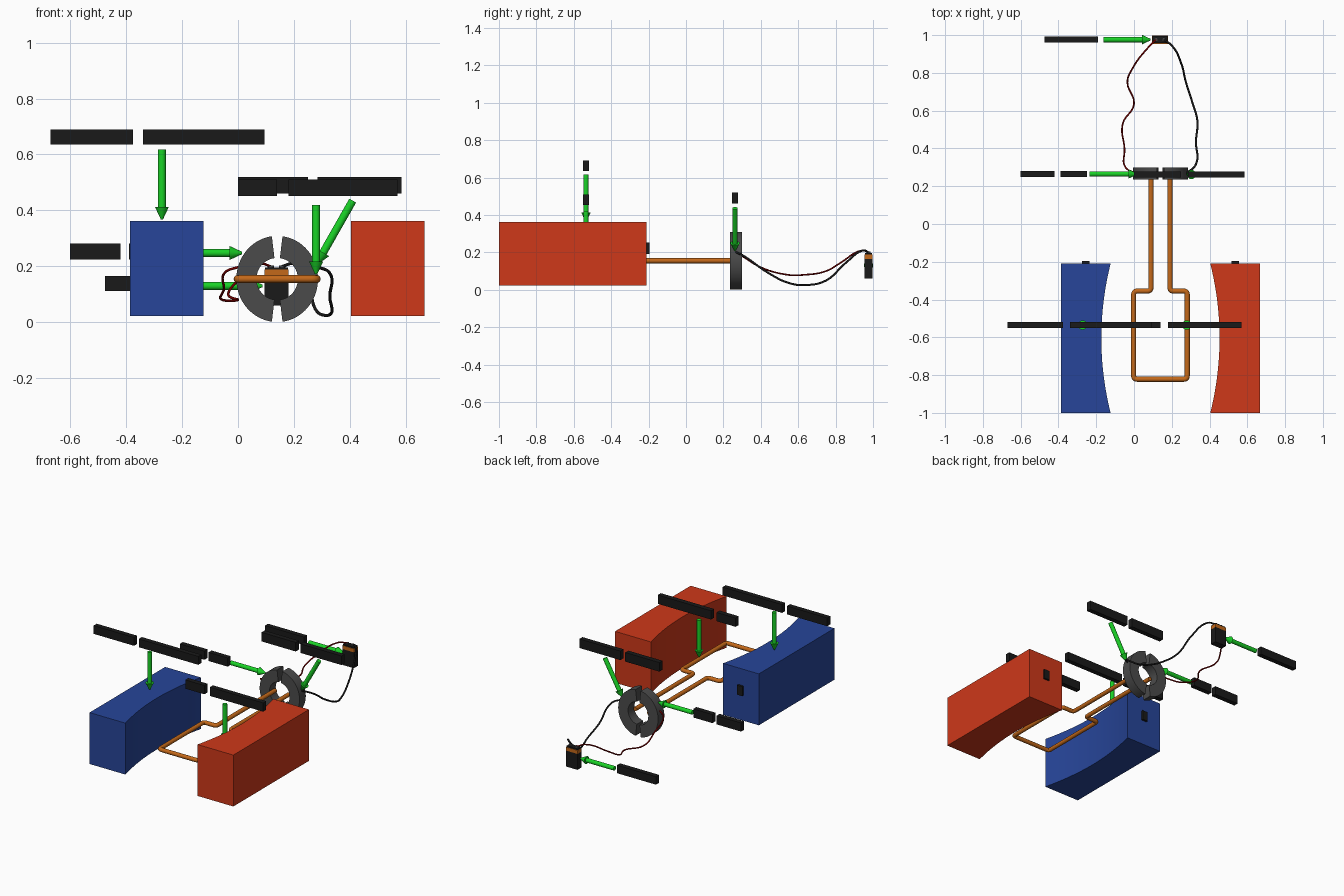
import bpy, bmesh, math
from mathutils import Vector

if "Cube" in bpy.data.objects:
    bpy.data.objects.remove(bpy.data.objects["Cube"])


def material(name, rgb):
    m = bpy.data.materials.new(name)
    m.diffuse_color = (*rgb, 1)
    m.use_nodes = True
    m.node_tree.nodes["Principled BSDF"].inputs["Base Color"].default_value = m.diffuse_color
    return m


BLUE = material("blue", (0.02, 0.06, 0.32))
RED = material("red", (0.62, 0.04, 0.01))
COPPER = material("copper", (0.55, 0.14, 0.01))
GREEN = material("green", (0.01, 0.65, 0.02))
BLACK = material("black", (0.01, 0.01, 0.01))
DARK_RED = material("dark_red", (0.2, 0.0, 0.0))
GREY = material("dark_grey", (0.07, 0.07, 0.07))
CX, CZ = 0.14, 0.155          # motor axis


def smooth(ob):
    bpy.ops.object.select_all(action='DESELECT')
    ob.select_set(True)
    bpy.context.view_layer.objects.active = ob
    bpy.ops.object.shade_smooth_by_angle(angle=math.radians(35))


def prism(name, outline, shift, mat):
    """Extrude a closed 3D outline along shift."""
    bm = bmesh.new()
    face = bm.faces.new([bm.verts.new(p) for p in outline])
    ext = bmesh.ops.extrude_face_region(bm, geom=[face])
    verts = [v for v in ext["geom"] if isinstance(v, bmesh.types.BMVert)]
    bmesh.ops.translate(bm, vec=shift, verts=verts)
    bmesh.ops.recalc_face_normals(bm, faces=bm.faces)
    me = bpy.data.meshes.new(name)
    bm.to_mesh(me)
    bm.free()
    me.materials.append(mat)
    ob = bpy.data.objects.new(name, me)
    bpy.context.collection.objects.link(ob)
    smooth(ob)
    return ob


def box(name, x0, x1, y0, y1, z0, z1, mat):
    return prism(name, [(x0, y0, z0), (x1, y0, z0), (x1, y1, z0), (x0, y1, z0)],
                 (0, 0, z1 - z0), mat)


def cone(name, a, b, r1, r2, mat, sides=24):
    a, b = Vector(a), Vector(b)
    bpy.ops.mesh.primitive_cone_add(vertices=sides, radius1=r1, radius2=r2,
                                    depth=(b - a).length, location=(a + b) / 2)
    ob = bpy.context.object
    ob.rotation_euler = (b - a).to_track_quat('Z', 'Y').to_euler()
    ob.name = name
    ob.data.materials.append(mat)
    smooth(ob)


def arrow(name, start, tip):
    start, tip = Vector(start), Vector(tip)
    neck = tip - (tip - start).normalized() * 0.045
    cone(name + "_shaft", start, neck, 0.014, 0.014, GREEN)
    cone(name + "_head", neck, tip, 0.025, 0.004, GREEN)


def tube(name, pts, radius, mat, kind):
    cu = bpy.data.curves.new(name, 'CURVE')
    cu.dimensions = '3D'
    cu.bevel_depth = radius
    cu.bevel_resolution = 4
    cu.use_fill_caps = True
    if kind == 'POLY':
        sp = cu.splines.new('POLY')
        sp.points.add(len(pts) - 1)
        for p, co in zip(sp.points, pts):
            p.co = (*co, 1)
    else:
        sp = cu.splines.new('BEZIER')
        sp.resolution_u = 6
        sp.bezier_points.add(len(pts) - 1)
        for p, co in zip(sp.bezier_points, pts):
            p.co = co
            p.handle_left_type = p.handle_right_type = 'AUTO'
    cu.materials.append(mat)
    ob = bpy.data.objects.new(name, cu)
    bpy.context.collection.objects.link(ob)
    bpy.ops.object.select_all(action='DESELECT')
    ob.select_set(True)
    bpy.context.view_layer.objects.active = ob
    bpy.ops.object.convert(target='MESH')
    smooth(bpy.context.object)


def rounded(pts, r, steps=5):
    """Round every inner corner of a path."""
    pts = [Vector(p) for p in pts]
    out = [pts[0]]
    for p, c, n in zip(pts, pts[1:], pts[2:]):
        a = c + (p - c).normalized() * r
        b = c + (n - c).normalized() * r
        for i in range(steps + 1):
            t = i / steps
            out.append(a * (1 - t) ** 2 + c * 2 * t * (1 - t) + b * t * t)
    return out + [pts[-1]]


# Magnets with a curved pole face, mirrored about the motor axis
for name, s, mat in (("left_magnet", -1, BLUE), ("right_magnet", 1, RED)):
    outline = [(CX + s * 0.526, -0.21, 0.022), (CX + s * 0.526, -1, 0.022)]
    for i in range(25):
        u = -1 + i / 12
        outline.append((CX + s * (0.264 + 0.049 * (1 - u * u)), -0.605 + 0.395 * u, 0.022))
    prism(name, outline, (0, 0, 0.34), mat)
    # blank pole plate
    x = CX + s * 0.395
    box(name + "_pole_plate", x - 0.02, x + 0.02, -0.21, -0.196, 0.19, 0.253, BLACK)

# Armature coil
half = [(0.05, 0.26), (0.05, -0.355), (0.142, -0.355), (0.142, -0.822)]
path = [(CX - x, y, CZ) for x, y in half] + [(CX + x, y, CZ) for x, y in reversed(half)]
tube("armature_coil", rounded(path, 0.02), 0.0135, COPPER, 'POLY')

# Split ring halves
for name, s in (("split_ring_left", -1), ("split_ring_right", 1)):
    angles = [math.radians(-82.5 + 165 * i / 32) for i in range(33)]
    outer = [(CX + s * 0.146 * math.cos(a), 0.235, CZ + 0.154 * math.sin(a)) for a in angles]
    inner = [(CX + s * 0.074 * math.cos(a), 0.235, CZ + 0.075 * math.sin(a))
             for a in reversed(angles)]
    prism(name, outer + inner, (0, 0.065, 0), GREY)

# Battery with copper top and terminals
box("battery_body", 0.095, 0.18, 0.954, 0.998, 0.06, 0.165, BLACK)
box("battery_top", 0.095, 0.18, 0.954, 0.998, 0.165, 0.188, COPPER)
box("battery_clip", 0.097, 0.178, 0.957, 0.995, 0.188, 0.196, BLACK)
for x in (0.117, 0.158):
    cone("battery_terminal", (x, 0.976, 0.186), (x, 0.976, 0.204), 0.011, 0.011, GREY, 16)

# Wires
tube("red_wire", [(0.117, 0.976, 0.2), (0.08, 0.94, 0.21), (-0.01, 0.82, 0.14),
                  (-0.035, 0.75, 0.1), (0.0, 0.635, 0.08), (-0.06, 0.53, 0.082),
                  (-0.05, 0.40, 0.12), (-0.045, 0.30, 0.18), (0.01, 0.268, 0.2)],
     0.0045, DARK_RED, 'BEZIER')
tube("black_wire", [(0.158, 0.976, 0.2), (0.2, 0.945, 0.21), (0.25, 0.85, 0.14),
                    (0.275, 0.75, 0.05), (0.31, 0.64, 0.025), (0.335, 0.55, 0.036),
                    (0.328, 0.44, 0.09), (0.325, 0.31, 0.18), (0.275, 0.268, 0.2)],
     0.0055, BLACK, 'BEZIER')

# Pointer arrows
arrow("magnet_arrow", (-0.272, -0.535, 0.617), (-0.272, -0.535, 0.368))
arrow("coil_arrow", (0.279, -0.535, 0.42), (0.279, -0.535, 0.172))
arrow("brush_arrow", (0.41, 0.262, 0.435), (0.282, 0.262, 0.21))
arrow("ring_arrow", (-0.235, 0.265, 0.248), (0.015, 0.265, 0.248))
arrow("battery_arrow", (-0.162, 0.976, 0.13), (0.088, 0.976, 0.13))

# Blank label plates, one per word
for name, y, z0, z1, words in (
        ("magnet_label", -0.535, 0.635, 0.69, [(-0.67, -0.375), (-0.34, 0.095)]),
        ("coil_label", -0.535, 0.452, 0.51, [(0.0, 0.14), (0.18, 0.57)]),
        ("brush_label", 0.262, 0.46, 0.52, [(0.0, 0.25), (0.285, 0.585)]),
        ("ring_label", 0.265, 0.225, 0.282, [(-0.6, -0.42), (-0.39, -0.25)]),
        ("battery_label", 0.976, 0.112, 0.165, [(-0.475, -0.19)])):
    for x0, x1 in words:
        box(name, x0, x1, y - 0.016, y + 0.016, z0, z1, BLACK)
